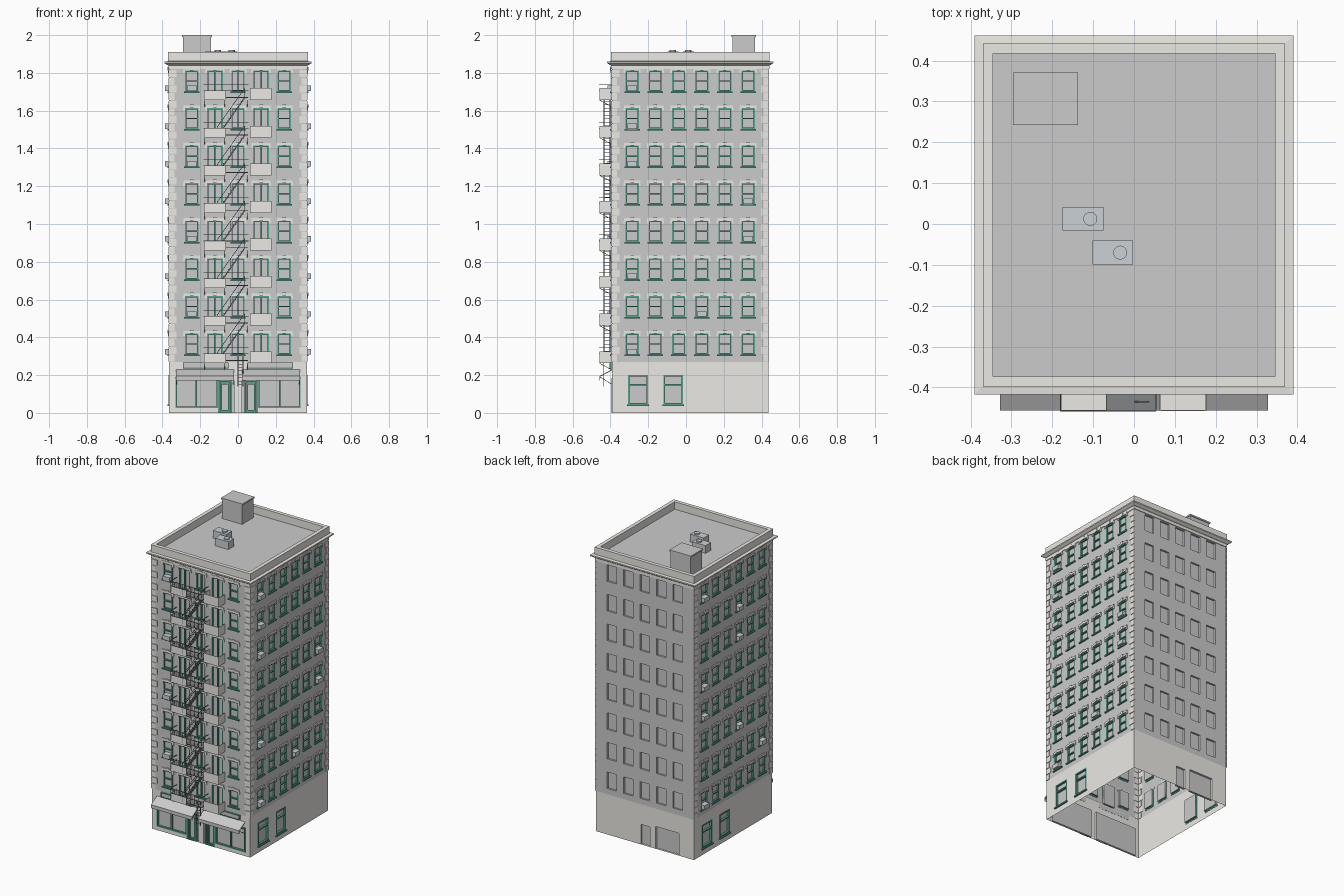
import bpy, bmesh, random
from math import radians
from mathutils import Matrix, Vector

if "Cube" in bpy.data.objects:
    bpy.data.objects.remove(bpy.data.objects["Cube"])

random.seed(4)
CY = 0.022                       # building centre in y
HX, HY = 0.365, 0.415            # half sizes of the walls
FLOORS = [0.263 + 0.199 * i for i in range(8)]
COLORS = {"stone": (0.83, 0.82, 0.78, 1), "green": (0.10, 0.36, 0.27, 1),
          "metal": (0.22, 0.23, 0.24, 1), "unit": (0.60, 0.64, 0.67, 1)}
parts = {}
I = Matrix.Identity(4)


def part(name, color=None):
    if name not in parts:
        parts[name] = (bmesh.new(), color)
    return parts[name][0]


def quad(bm, M, pts):
    bm.faces.new([bm.verts.new(M @ Vector(p)) for p in pts])


def box(bm, x0, x1, y0, y1, z0, z1, M=I):
    T = Matrix.Translation(((x0 + x1) / 2, (y0 + y1) / 2, (z0 + z1) / 2))
    bmesh.ops.create_cube(bm, size=1, matrix=M @ T @ Matrix.Diagonal((x1 - x0, y1 - y0, z1 - z0, 1)))


def bar(bm, a, b, r=0.003):
    a, b = Vector(a), Vector(b)
    M = Matrix.Translation((a + b) / 2) @ (b - a).to_track_quat('Z', 'Y').to_matrix().to_4x4()
    bmesh.ops.create_cube(bm, size=1, matrix=M @ Matrix.Diagonal((r, r, (b - a).length, 1)))


def facade(turn, dist):
    """Local frame: x along the wall, -y outward, z up, wall plane at y = 0."""
    return (Matrix.Translation((0, CY, 0)) @ Matrix.Rotation(radians(turn), 4, 'Z')
            @ Matrix.Translation((0, -dist, 0)))


def wall(bm, M, half, z0, z1, holes, d, pane):
    """Flat wall with rectangular recesses, and a pane at the back of each."""
    xs = sorted({-half, half, *[v for h in holes for v in h[:2]]})
    zs = sorted({z0, z1, *[v for h in holes for v in h[2:]]})
    for a, b in zip(xs, xs[1:]):
        for c, e in zip(zs, zs[1:]):
            u, w = (a + b) / 2, (c + e) / 2
            if not any(h[0] < u < h[1] and h[2] < w < h[3] for h in holes):
                quad(bm, M, [(a, 0, c), (b, 0, c), (b, 0, e), (a, 0, e)])
    for a, b, c, e in holes:
        quad(bm, M, [(a, 0, c), (b, 0, c), (b, d, c), (a, d, c)])
        quad(bm, M, [(a, d, e), (b, d, e), (b, 0, e), (a, 0, e)])
        quad(bm, M, [(a, 0, c), (a, d, c), (a, d, e), (a, 0, e)])
        quad(bm, M, [(b, 0, e), (b, d, e), (b, d, c), (b, 0, c)])
        quad(pane, M, [(a, d, c), (b, d, c), (b, d, e), (a, d, e)])


def frame(M, x0, x1, z0, z1, y0, y1, w=0.007, rail=None, mullions=()):
    bm = part("window_frames", "green")
    box(bm, x0, x0 + w, y0, y1, z0, z1, M)
    box(bm, x1 - w, x1, y0, y1, z0, z1, M)
    box(bm, x0 + w, x1 - w, y0, y1, z0, z0 + w, M)
    box(bm, x0 + w, x1 - w, y0, y1, z1 - w, z1, M)
    if rail:
        box(bm, x0 + w, x1 - w, y0, y1, rail - w / 2, rail + w / 2, M)
    for m in mullions:
        box(bm, m - w / 2, m + w / 2, y0, y1, z0 + w, z1 - w, M)


FRONT, RIGHT, BACK, LEFT = facade(0, HY), facade(90, HX), facade(180, HY), facade(270, HX)
front_cols = [0.1225 * i for i in range(-2, 3)]
side_cols = [0.1228 * (i - 2.5) for i in range(6)]

# upper walls with windows, frames, sills, lintels
for name, M, half, cols in (("front", FRONT, HX, front_cols), ("right", RIGHT, HY, side_cols),
                            ("back", BACK, HX, front_cols), ("left", LEFT, HY, side_cols)):
    holes = []
    for fi, f in enumerate(FLOORS):
        unit_col = random.choice([0, 0, 3, 5]) if len(cols) == 6 else (0 if fi % 2 else -1)
        for ci, c in enumerate(cols):
            door = name == "front" and ci in (1, 3)
            w = 0.042 if door else 0.035
            z0, z1 = f + (0.012 if door else 0.046), f + 0.157
            holes.append((c - w, c + w, z0, z1))
            if name == "back":
                continue
            mid = name == "front" and ci in (1, 2, 3)
            frame(M, c - w, c + w, z0, z1, -0.001, 0.010,
                  rail=None if mid else (z0 + z1) / 2, mullions=(c,) if mid else ())
            trim = part("window_lintels", "stone")
            box(trim, c - w - 0.008, c + w + 0.008, -0.006, 0.001, z1, z1 + 0.014, M)
            box(trim, c - 0.009, c + 0.009, -0.009, 0.001, z1, z1 + 0.019, M)
            for s in (-1, 1):
                box(trim, c + s * (w + 0.005) - 0.005, c + s * (w + 0.005) + 0.005, -0.006, 0.001,
                    z1 - 0.014, z1, M)
            if not door:
                box(part("window_sills", "green"), c - w - 0.006, c + w + 0.006, -0.009, 0.002,
                    z0 - 0.008, z0, M)
            if ci == unit_col:
                box(part("window_air_units", "unit"), c - 0.025, c + 0.025, -0.022, 0.012,
                    z0 + 0.001, z0 + 0.03, M)
    wall(part("upper_walls"), M, half, 0.27, 1.82, holes, 0.012, part("window_panes"))

    # corner quoins, long and short alternating
    if name != "back":
        for k in range(38):
            w = 0.040 if k % 2 else 0.028
            z = 0.272 + k * 0.0407
            for s in (-1, 1):
                a, b = sorted((s * (half + 0.003), s * (half - w)))
                box(part("quoins", "stone"), a, b, -0.004, 0.002, z, z + 0.037, M)

# ground floor walls
side_ground = [(-0.329, -0.222, 0.045, 0.2), (-0.142, -0.037, 0.045, 0.2)]
shops = [(-0.33, -0.02, 0.0, 0.19), (0.02, 0.33, 0.0, 0.19)]
back_doors = [(-0.03, 0.04, 0.0, 0.135), (0.08, 0.255, 0.0, 0.15)]
for M, half, holes in ((FRONT, HX, shops), (RIGHT, HY, side_ground),
                       (BACK, HX, back_doors), (LEFT, HY, side_ground)):
    wall(part("ground_floor_walls", "stone"), M, half, 0, 0.27, holes, 0.014, part("ground_panes"))
for M in (RIGHT, LEFT):
    for a, b, c, e in side_ground:
        frame(M, a, b, c, e, -0.002, 0.012, w=0.008, rail=0.15)
        box(part("window_sills", "green"), a - 0.005, b + 0.005, -0.009, 0.002, c - 0.008, c, M)

# shopfronts, mirrored about the centre pier
for s in (-1, 1):
    S = FRONT @ Matrix.Diagonal((s, 1, 1, 1))
    frame(S, 0.105, 0.33, 0.025, 0.185, -0.002, 0.012, w=0.008, mullions=(0.22,))
    frame(S, 0.035, 0.105, 0.0, 0.185, -0.002, 0.012, w=0.008, rail=0.165)
    frame(S, 0.045, 0.095, 0.005, 0.16, 0.003, 0.013, w=0.009)
    box(part("shop_stall_riser", "stone"), 0.105, 0.33, 0.0, 0.013, 0, 0.025, S)
    box(part("shop_sign_board"), 0.052, 0.29, -0.010, 0.001, 0.238, 0.265, S)
    frame(S, 0.05, 0.292, 0.236, 0.267, -0.013, 0.0, w=0.004)
    # sloping awning with valance and side arms
    prof = [(0, 0.23), (-0.064, 0.195), (-0.064, 0.172), (-0.061, 0.172), (-0.061, 0.192), (0, 0.225)]
    bm = part("awnings")
    ends = [[bm.verts.new(S @ Vector((x, y, z))) for y, z in prof] for x in (0.022, 0.328)]
    for i in range(6):
        j = (i + 1) % 6
        bm.faces.new((ends[0][i], ends[0][j], ends[1][j], ends[1][i]))
    bm.faces.new(ends[0])
    bm.faces.new(ends[1][::-1])
    for x in (0.026, 0.324):
        bar(part("awning_arms", "metal"), S @ Vector((x, 0, 0.152)), S @ Vector((x, -0.062, 0.19)))

# cornice, parapet and roof deck: one profile swept round the rectangle
bm = part("cornice_and_parapet", "stone")
profile = [(0, 1.82), (0.004, 1.82), (0.004, 1.84), (0.012, 1.843), (0.025, 1.852), (0.025, 1.860),
           (0.005, 1.862), (0.005, 1.91), (-0.02, 1.91), (-0.02, 1.86)]
rings = [[bm.verts.new((sx * (HX + o), CY + sy * (HY + o), z))
          for sx, sy in ((-1, -1), (1, -1), (1, 1), (-1, 1))] for o, z in profile]
for r, t in zip(rings, rings[1:]):
    for i in range(4):
        j = (i + 1) % 4
        bm.faces.new((r[i], r[j], t[j], t[i]))
quad(part("roof_deck"), I, [(sx * (HX - 0.02), CY + sy * (HY - 0.02), 1.86)
                            for sx, sy in ((-1, -1), (1, -1), (1, 1), (-1, 1))])

# roof stair house and air handlers
box(part("roof_house"), -0.291, -0.142, 0.247, 0.366, 1.86, 1.992)
box(part("roof_house_cap"), -0.296, -0.137, 0.242, 0.371, 1.990, 2.0)
for x, y in ((-0.125, 0.0125), (-0.052, -0.07)):
    bm = part("roof_air_handlers", "unit")
    box(bm, x - 0.05, x + 0.05, y - 0.029, y + 0.029, 1.86, 1.912)
    bmesh.ops.create_cone(bm, cap_ends=True, segments=20, radius1=0.017, radius2=0.017, depth=0.008,
                          matrix=Matrix.Translation((x + 0.018, y, 1.916)))

# balconies and fire escape on the front
YW, YO = CY - HY, -0.458


def balcony(bm, x0, x1, f, h):
    box(bm, x0, x1, YO, YW, f, f + 0.006)
    box(bm, x0, x1, YO, YO + 0.003, f + 0.006, f + h)
    for x in (x0, x1 - 0.003):
        box(bm, x, x + 0.003, YO + 0.003, YW, f + 0.006, f + h)


for i, f in enumerate(FLOORS):
    balcony(part("balconies", "stone"), 0.063, 0.177, f, 0.063)
    balcony(part("escape_landings", "stone"), -0.18, -0.066, f, 0.05)
    iron = part("fire_escape_iron", "metal")
    box(iron, -0.066, 0.053, YO, YW, f + 0.012, f + 0.016)
    for z in (f + 0.05, f + 0.082):
        bar(iron, (-0.18, YO, z), (0.053, YO, z))
        for x in (-0.18, 0.053):
            bar(iron, (x, YO, z), (x, YW, z))
    for k in range(9):
        x = -0.18 + k * 0.233 / 8
        bar(iron, (x, YO, f + 0.012), (x, YO, f + 0.082), 0.002)
    for x in (-0.175, -0.07, 0.05):
        bar(iron, (x, YO, f), (x, YW, f - 0.035))
    if i < 7:                    # stair flight up to the next landing
        a, b = Vector((-0.11, 0, f + 0.006)), Vector((0.035, 0, f + 0.211))
        for y in (-0.435, -0.402):
            o = Vector((0, y, 0))
            bar(iron, a + o, b + o, 0.006)
            up = Vector((0, y, 0.05))
            bar(iron, a + up, b + up, 0.003)
            for t in (0.0, 0.5, 1.0):
                bar(iron, a.lerp(b, t) + o, a.lerp(b, t) + up, 0.002)
        for k in range(1, 11):
            p = a.lerp(b, k / 11)
            box(iron, p.x - 0.008, p.x + 0.008, -0.435, -0.402, p.z - 0.001, p.z + 0.002)

# drop ladder below the first landing
ladder = part("drop_ladder", "metal")
for x in (0.0, 0.026):
    bar(ladder, (x, -0.435, 0.14), (x, -0.435, 0.30), 0.004)
for k in range(8):
    bar(ladder, (0, -0.435, 0.15 + k * 0.018), (0.026, -0.435, 0.15 + k * 0.018))

# turn every collected mesh into an object
mats = {}
for k, col in COLORS.items():
    mats[k] = bpy.data.materials.new(k)
    mats[k].diffuse_color = col
CLOSED = {"awnings", "window_frames", "shop_stall_riser", "shop_sign_board"}
for name, (bm, color) in parts.items():
    if name in CLOSED:           # mirrored solids need their normals turned out
        bmesh.ops.recalc_face_normals(bm, faces=bm.faces)
    else:
        bmesh.ops.remove_doubles(bm, verts=bm.verts, dist=1e-5)
    me = bpy.data.meshes.new(name)
    bm.to_mesh(me)
    bm.free()
    ob = bpy.data.objects.new(name, me)
    if color:
        me.materials.append(mats[color])
    bpy.context.collection.objects.link(ob)

for m in bpy.data.materials:
    if m.users and not m.is_grease_pencil:
        m.use_nodes = True
        m.node_tree.nodes["Principled BSDF"].inputs["Base Color"].default_value = m.diffuse_color
